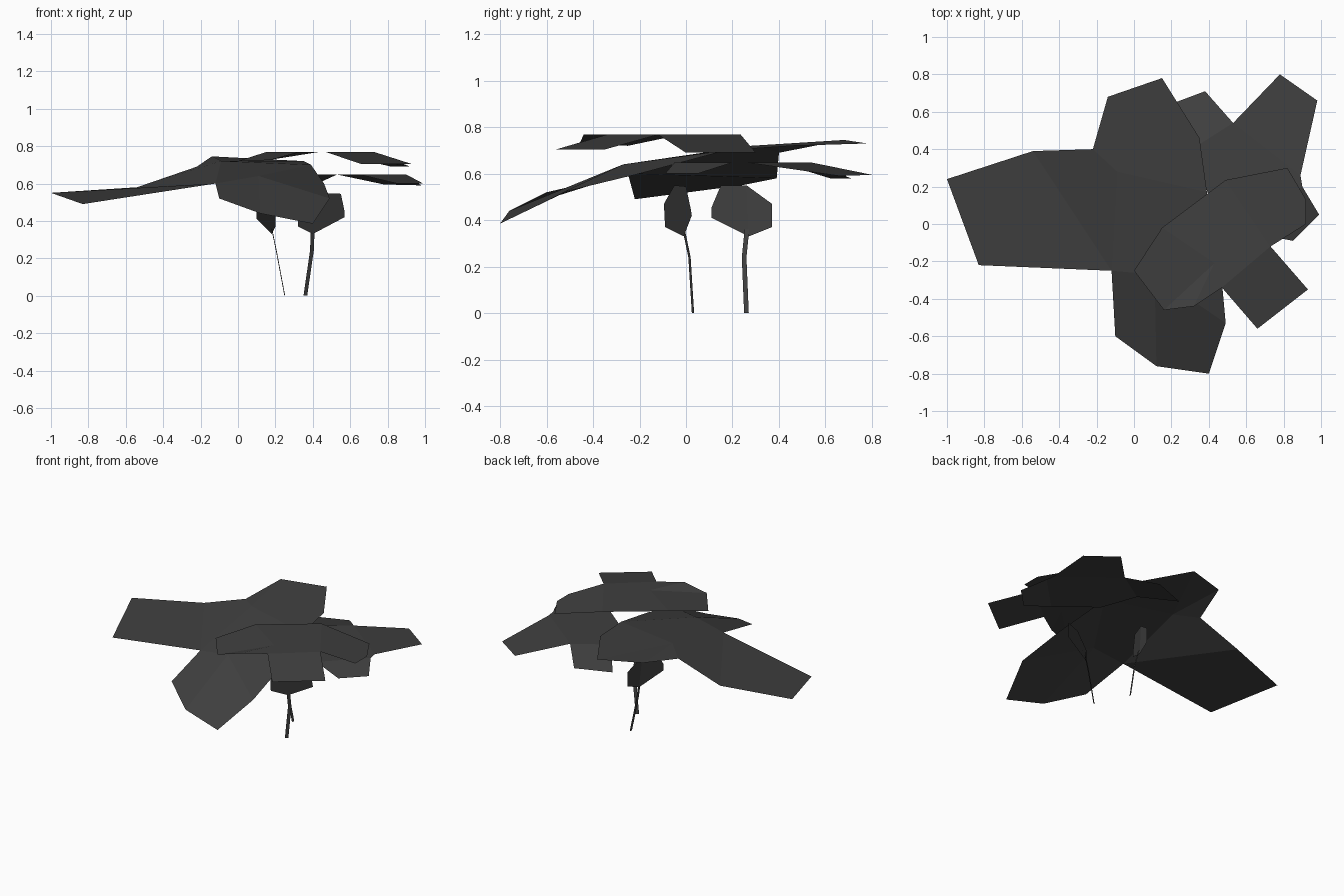
import bpy
from mathutils import Vector

default_cube = bpy.data.objects.get("Cube")
if default_cube:
    bpy.data.objects.remove(default_cube, do_unlink=True)

# One dark grey for every part
charcoal = bpy.data.materials.new("charcoal")
charcoal.use_nodes = True
colour = (0.05, 0.05, 0.05, 1)
charcoal.diffuse_color = colour
charcoal.node_tree.nodes["Principled BSDF"].inputs["Base Color"].default_value = colour


def folded_sheet(name, points, panels):
    """Thin folded sheet: named corner points, panels listed as corner names."""
    order = list(points)
    faces = [[order.index(corner) for corner in panel.split()] for panel in panels]
    mesh = bpy.data.meshes.new(name)
    mesh.from_pydata([Vector(p) for p in points.values()], [], faces)
    mesh.materials.append(charcoal)
    mesh.update()
    part = bpy.data.objects.new(name, mesh)
    bpy.context.collection.objects.link(part)
    return part


def stem(name, path, width):
    """Flat ribbon that follows a path, widened along the given direction."""
    points, panels = {}, []
    for i, centre in enumerate(path):
        points[f"near{i}"] = Vector(centre) - Vector(width) / 2
        points[f"far{i}"] = Vector(centre) + Vector(width) / 2
        if i:
            panels.append(f"near{i - 1} far{i - 1} far{i} near{i}")
    return folded_sheet(name, points, panels)


# Large sheet: long wing, back leaf and drooping front leaf round a centre
folded_sheet("main_canopy", {
    "wing_tip_back": (-1, .24, .55), "wing_tip_front": (-.83, -.22, .49),
    "wing_bend": (-.54, .39, .58), "wing_root": (-.22, .4, .69),
    "back_left": (-.14, .68, .745), "back_tip": (.15, .78, .73),
    "back_right": (.35, .46, .72), "hub_right": (.39, .17, .7),
    "hub": (-.09, .28, .72), "notch": (-.12, -.25, .6),
    "front_left": (-.1, -.6, .52), "front_low": (.12, -.76, .44),
    "front_tip": (.4, -.8, .385), "front_right": (.49, -.53, .52),
    "crease": (.11, -.27, .64), "shoulder": (.46, -.2, .6),
}, [
    "wing_tip_back wing_tip_front notch wing_bend",
    "wing_bend notch hub wing_root",
    "wing_root hub back_left",
    "back_left hub back_tip",
    "hub hub_right back_right back_tip",
    "hub notch crease hub_right",
    "notch front_left front_low crease",
    "crease front_low front_tip front_right",
    "crease front_right shoulder hub_right",
])

# Highest sheet: level middle with three sloping flaps
top = .768
folded_sheet("top_canopy", {
    "back_left": (.15, -.02, top), "inner": (.43, -.21, top),
    "front_left": (.32, -.44, top), "front": (.47, -.34, top),
    "right": (.73, -.12, top), "back_right": (.49, .235, top),
    "left_tip": (0, -.25, .72), "left_tip_front": (.16, -.46, .725),
    "front_tip": (.66, -.56, .704), "front_tip_right": (.93, -.35, .704),
    "right_tip": (.92, 0, .69), "right_tip_mid": (.92, .13, .69),
    "right_tip_back": (.82, .3, .69),
}, [
    "back_left inner front right back_right",
    "inner front_left front",
    "left_tip left_tip_front inner back_left",
    "left_tip_front front_left inner",
    "front front_tip front_tip_right right",
    "right right_tip right_tip_mid right_tip_back back_right",
])

# Lower sheet: level middle with flaps to the back, side and front
low = .648
folded_sheet("lower_canopy", {
    "back_left": (.31, .4, low), "back": (.53, .54, low),
    "side_back": (.89, .26, low), "side": (.9, .2, low),
    "front": (.65, -.05, low), "left": (.4, .15, low),
    "back_tip_left": (.14, .62, .58), "back_tip": (.38, .71, .58),
    "corner_tip": (.78, .8, .595), "corner_tip_right": (.98, .66, .59),
    "front_tip_right": (.99, .05, .6), "front_tip": (.85, -.09, .6),
}, [
    "left front side side_back back back_left",
    "back_left back back_tip back_tip_left",
    "back side_back corner_tip_right corner_tip",
    "front front_tip front_tip_right side",
])

# Hanging flat pads, each on its own thin stem
folded_sheet("front_pad", {
    "low_left": (.32, -.09, .37), "high_left": (.32, -.095, .47),
    "top_left": (.43, -.05, .55), "top_right": (.55, 0, .545),
    "high_right": (.57, .02, .45), "low_right": (.57, .025, .42),
    "bottom": (.4, -.01, .33),
}, ["low_left bottom low_right high_right top_right top_left high_left"])

folded_sheet("back_pad", {
    "low_front": (.1, .11, .41), "high_front": (.1, .11, .455),
    "top_front": (.12, .15, .55), "top_back": (.16, .26, .55),
    "high_back": (.2, .37, .47), "low_back": (.2, .37, .37),
    "bottom": (.18, .27, .33),
}, [
    "low_front bottom top_back top_front high_front",
    "bottom low_back high_back top_back",
])

stem("front_stem", [(.4, -.01, .36), (.395, .015, .24), (.36, .03, 0)], (.02, .01, 0))
stem("back_stem", [(.18, .262, .36), (.205, .25, .24), (.25, .26, 0)], (.004, .02, 0))
